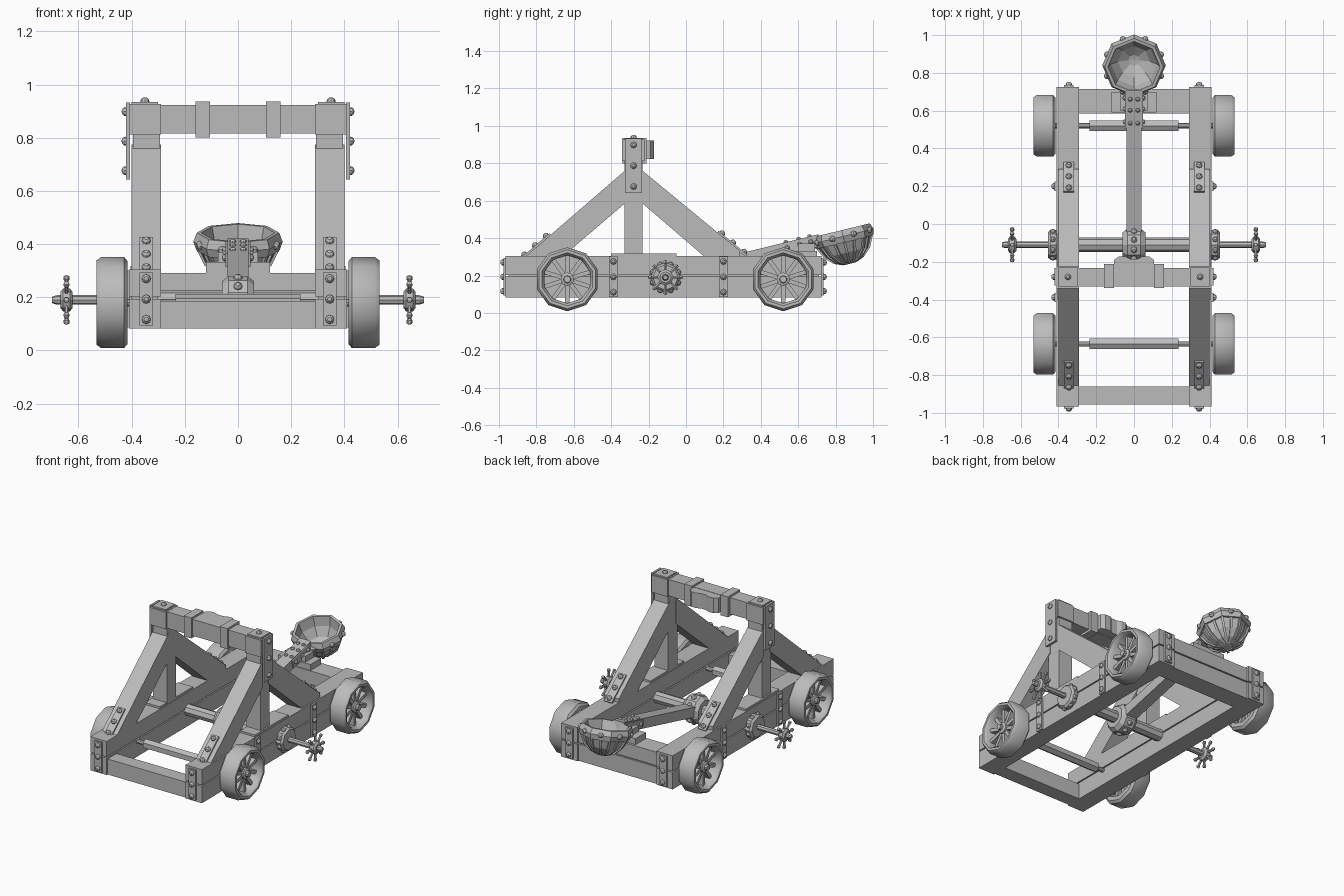
import bpy, bmesh
from math import sin, cos, pi, radians
from mathutils import Matrix, Vector

if "Cube" in bpy.data.objects:
    bpy.data.objects.remove(bpy.data.objects["Cube"])

GREY = (0.5, 0.5, 0.5, 1)
mat = bpy.data.materials.new("plain_grey")
mat.use_nodes = True
mat.diffuse_color = GREY
mat.node_tree.nodes["Principled BSDF"].inputs["Base Color"].default_value = GREY


def finish(bm, name, smooth=0):
    bmesh.ops.recalc_face_normals(bm, faces=bm.faces)
    me = bpy.data.meshes.new(name)
    bm.to_mesh(me)
    bm.free()
    me.materials.append(mat)
    ob = bpy.data.objects.new(name, me)
    bpy.context.collection.objects.link(ob)
    if smooth:
        bpy.ops.object.select_all(action='DESELECT')
        ob.select_set(True)
        bpy.context.view_layer.objects.active = ob
        bpy.ops.object.shade_smooth_by_angle(angle=radians(smooth))
    return ob


def add_box(bm, lo, hi, m=Matrix()):
    lo, hi = Vector(lo), Vector(hi)
    size = Matrix.Diagonal((*(hi - lo), 1))
    bmesh.ops.create_cube(bm, size=1, matrix=m @ Matrix.Translation((lo + hi) / 2) @ size)


def box(name, lo, hi, m=Matrix()):
    bm = bmesh.new()
    add_box(bm, lo, hi, m)
    return finish(bm, name)


def side_box(name, s, x0, x1, y0, y1, z0, z1):
    return box(name, (min(s * x0, s * x1), y0, z0), (max(s * x0, s * x1), y1, z1))


def frame(loc, direction):
    return Matrix.Translation(loc) @ Vector(direction).to_track_quat('Z', 'Y').to_matrix().to_4x4()


def add_lathe(bm, profile, n, m, ring=False):
    """Spin (height, radius) pairs about the local z axis."""
    rows = []
    for h, r in profile:
        if r == 0:
            rows.append([bm.verts.new(m @ Vector((0, 0, h)))] * n)
        else:
            angles = [pi / 2 + 2 * pi * k / n for k in range(n)]
            rows.append([bm.verts.new(m @ Vector((r * cos(a), r * sin(a), h))) for a in angles])
    pairs = list(zip(rows, rows[1:])) + ([(rows[-1], rows[0])] if ring else [])
    for a, b in pairs:
        for k in range(n):
            j = (k + 1) % n
            bm.faces.new(list(dict.fromkeys((a[k], a[j], b[j], b[k]))))


def add_rod(bm, h0, h1, r, n, m):
    add_lathe(bm, [(h0, 0), (h0, r), (h1, r), (h1, 0)], n, m)


def add_rivet(bm, m, r=0.017):
    add_lathe(bm, [(0, r), (0.5 * r, 0.9 * r), (0.9 * r, 0.5 * r), (r, 0)], 8, m)


def rod(name, loc, direction, h0, h1, r, n=8):
    bm = bmesh.new()
    add_rod(bm, h0, h1, r, n, frame(loc, direction))
    return finish(bm, name)


def prism(name, pts, axis, lo, hi):
    """Extrude a 2D outline along x (yz outline) or z (xy outline)."""
    def place(p, t):
        return (t, *p) if axis == 'x' else (*p, t)
    bm = bmesh.new()
    a = [bm.verts.new(place(p, lo)) for p in pts]
    b = [bm.verts.new(place(p, hi)) for p in pts]
    bm.faces.new(a)
    bm.faces.new(b)
    for k in range(len(pts)):
        j = (k + 1) % len(pts)
        bm.faces.new((a[k], a[j], b[j], b[k]))
    return finish(bm, name)


def plate(name, loc, normal, along, width, length, rivets=3):
    """Metal strap lying on a surface, with a row of rivets."""
    z, y = Vector(normal).normalized(), Vector(along).normalized()
    m = Matrix.Translation(loc) @ Matrix((y.cross(z), y, z)).transposed().to_4x4()
    bm = bmesh.new()
    add_box(bm, (-width / 2, -length / 2, -0.005), (width / 2, length / 2, 0.009), m)
    for k in range(rivets):
        t = (k - (rivets - 1) / 2) * length / max(rivets, 1) * 1.15
        add_rivet(bm, m @ Matrix.Translation((0, t, 0.009)))
    return finish(bm, name)


UP = (0, 0, 1)
LAYERS = (("lower", 0.082, 0.194), ("upper", 0.202, 0.305))
AXLES = (("front", -0.635), ("rear", 0.52))
WINCH_Y, WINCH_Z, AXLE_Z = -0.11, 0.19, 0.18

for s, side in ((1, "left"), (-1, "right")):
    out = (s, 0, 0)
    # Chassis side beams, stacked in two layers
    for layer, z0, z1 in LAYERS:
        side_box(f"{side}_{layer}_beam", s, 0.29, 0.41, -0.965, 0.725, z0, z1)
    side_box(f"{side}_beam_core", s, 0.3, 0.4, -0.95, 0.71, 0.19, 0.21)
    side_box(f"{side}_post_base", s, 0.295, 0.405, -0.4, -0.05, 0.3, 0.318)
    # Tower post and braces
    side_box(f"{side}_post", s, 0.293, 0.395, -0.328, -0.232, 0.3, 0.83)
    side_box(f"{side}_crossbeam_end", s, 0.29, 0.41, -0.342, -0.222, 0.812, 0.926)
    front = [(-0.86, 0.3), (-0.31, 0.775), (-0.31, 0.6), (-0.66, 0.3)]
    rear = [(0.29, 0.3), (0.29, 0.33), (-0.25, 0.775), (-0.25, 0.6), (0.1, 0.3)]
    prism(f"{side}_front_brace", front, 'x', s * 0.29, s * 0.4)
    prism(f"{side}_rear_brace", rear, 'x', s * 0.29, s * 0.4)
    # Riveted straps
    plate(f"{side}_front_strap", (s * 0.345, -0.967, 0.193), (0, -1, 0), UP, 0.052, 0.2)
    plate(f"{side}_rear_strap", (s * 0.345, 0.727, 0.193), (0, 1, 0), UP, 0.052, 0.2)
    for y in (-0.388, 0.2):
        plate(f"{side}_side_strap", (s * 0.412, y, 0.193), out, UP, 0.048, 0.215)
    plate(f"{side}_tower_strap", (s * 0.412, -0.28, 0.787), out, UP, 0.092, 0.29)
    plate(f"{side}_tower_cap", (s * 0.35, -0.28, 0.926), UP, (0, 1, 0), 0.1, 0.1, 1)
    plate(f"{side}_front_foot_strap", (s * 0.345, -0.8, 0.354), (0, -0.654, 0.757), (0, 0.757, 0.654), 0.052, 0.2)
    plate(f"{side}_rear_foot_strap", (s * 0.345, 0.245, 0.368), (0, 0.636, 0.772), (0, 0.772, -0.636), 0.055, 0.2)
    # Crossbeam binding
    side_box(f"{side}_crossbeam_band", s, 0.105, 0.16, -0.34, -0.212, 0.8, 0.936)

    # Wheels: faceted tyre, spokes and hub
    for end, y in AXLES:
        m = frame((0, y, AXLE_Z), out)
        bm = bmesh.new()
        add_lathe(bm, [(0.415, 0.128), (0.415, 0.155), (0.428, 0.171), (0.515, 0.171),
                       (0.533, 0.158), (0.533, 0.142), (0.515, 0.128)], 10, m, True)
        finish(bm, f"{end}_{side}_tyre", 40)
        bm = bmesh.new()
        for k in range(10):
            add_box(bm, (0.025, -0.011, 0.445), (0.135, 0.011, 0.495),
                    m @ Matrix.Rotation(2 * pi * (k + 0.5) / 10, 4, 'Z'))
        finish(bm, f"{end}_{side}_spokes")
        bm = bmesh.new()
        add_lathe(bm, [(0.42, 0), (0.42, 0.036), (0.505, 0.036), (0.512, 0.02), (0.53, 0.018), (0.53, 0)], 10, m)
        finish(bm, f"{end}_{side}_hub")

    # Winch flange and handwheel
    m = frame((0, WINCH_Y, WINCH_Z), out)
    bm = bmesh.new()
    add_lathe(bm, [(0.4, 0), (0.4, 0.072), (0.418, 0.08), (0.442, 0.08), (0.455, 0.068), (0.455, 0)], 8, m)
    for k in range(8):
        a = 2 * pi * (k + 0.5) / 8
        add_rivet(bm, m @ frame((0.073 * cos(a), 0.073 * sin(a), 0.43), (cos(a), sin(a), 0)), 0.015)
    finish(bm, f"{side}_winch_flange")
    bm = bmesh.new()
    add_lathe(bm, [(0.44, 0), (0.44, 0.018), (0.68, 0.018), (0.7, 0.012), (0.7, 0)], 8, m)
    add_lathe(bm, [(0.622, 0), (0.622, 0.03), (0.632, 0.043), (0.658, 0.043), (0.668, 0.03), (0.668, 0)], 8, m)
    for k in range(8):
        a = 2 * pi * k / 8
        grip = m @ frame((0, 0, 0.645), (cos(a), sin(a), 0))
        add_lathe(bm, [(0.03, 0.008), (0.072, 0.008), (0.078, 0.012), (0.09, 0.01), (0.093, 0)], 6, grip)
    finish(bm, f"{side}_handwheel")

# Chassis cross beams
box("front_cross_beam", (-0.3, -0.955, 0.082), (0.3, -0.86, 0.185))
for layer, z0, z1 in LAYERS:
    box(f"rear_{layer}_cross_beam", (-0.3, 0.585, z0), (0.3, 0.715, min(z1, 0.292)))
box("rear_cross_beam_core", (-0.3, 0.595, 0.19), (0.3, 0.705, 0.21))

# Axles with thick square-cut sleeves
for end, y in AXLES:
    rod(f"{end}_axle", (0, y, AXLE_Z), (1, 0, 0), -0.43, 0.43, 0.014)
    rod(f"{end}_axle_sleeve", (0, y, AXLE_Z), (1, 0, 0), -0.235, 0.235, 0.032, 6)

# Tower crossbeam with notched stop pad
box("tower_crossbeam", (-0.3, -0.33, 0.815), (0.3, -0.232, 0.924))
pad = [(-0.105, -0.24), (-0.105, -0.19), (-0.08, -0.172), (-0.045, -0.172), (-0.02, -0.184)]
prism("stop_pad", pad + [(-x, y) for x, y in reversed(pad)], 'z', 0.822, 0.922)

# Winch roller and arm hub
rod("winch_roller", (0, WINCH_Y, WINCH_Z), (1, 0, 0), -0.42, 0.42, 0.038)
arm = Matrix.Translation((0, WINCH_Y, WINCH_Z)) @ Matrix.Rotation(radians(13.7), 4, 'X')
bm = bmesh.new()
m = frame((0, WINCH_Y, WINCH_Z), (1, 0, 0))
add_lathe(bm, [(-0.06, 0), (-0.06, 0.07), (-0.035, 0.09), (0.035, 0.09), (0.06, 0.07), (0.06, 0)], 10, m)
for k in range(10):
    a = 2 * pi * k / 10
    add_rivet(bm, m @ frame((0.085 * cos(a), 0.085 * sin(a), 0), (cos(a), sin(a), 0)))
finish(bm, "arm_hub")

# Throwing arm, its straps and the rest it lies on
box("throwing_arm", (-0.04, 0, -0.035), (0.04, 0.85, 0.03), arm)
for x in (-0.047, 0.04):
    box("arm_side_strap", (x, 0.64, -0.028), (x + 0.007, 0.84, 0.024), arm)
bm = bmesh.new()
for y in (0.67, 0.74, 0.8):
    for s in (1, -1):
        add_rivet(bm, arm @ frame((s * 0.046, y, 0), (s, 0, 0)), 0.014)
        add_rivet(bm, arm @ frame((s * 0.02, y, 0.03), UP), 0.012)
finish(bm, "arm_rivets")
box("arm_rest", (-0.12, 0.59, 0.285), (0.12, 0.7, 0.332))
for s, side in ((1, "left"), (-1, "right")):
    side_box(f"{side}_rest_cheek", s, 0.048, 0.075, 0.6, 0.69, 0.33, 0.37)

# Bucket: bowl, rim band, ribs and rivets
bucket = arm @ Matrix.Translation((0, 0.975, 0))
outer = [(-0.158, 0.03), (-0.14, 0.075), (-0.1, 0.118), (-0.045, 0.145)]
inner = [(0.022, 0.138), (-0.04, 0.122), (-0.095, 0.085), (-0.125, 0.03), (-0.128, 0)]
bm = bmesh.new()
add_lathe(bm, [(-0.16, 0)] + outer + [(-0.045, 0.157), (-0.012, 0.168), (0.022, 0.155)] + inner, 8, bucket)
finish(bm, "bucket")
bm = bmesh.new()
for k in range(16):
    turn = bucket @ Matrix.Rotation(pi * k / 8, 4, 'Z')
    fit = 1 if k % 2 == 0 else cos(pi / 8)
    rows = [[bm.verts.new(turn @ Vector((r * fit + 0.004, w, h))) for w in (-0.007, 0.007)] for h, r in outer]
    for a, b in zip(rows, rows[1:]):
        bm.faces.new((a[0], a[1], b[1], b[0]))
ribs = finish(bm, "bucket_ribs")
mod = ribs.modifiers.new("thickness", 'SOLIDIFY')
mod.thickness, mod.offset = 0.01, 0
bm = bmesh.new()
for k in range(8):
    a = 2 * pi * (k + 0.5) / 8
    add_rivet(bm, bucket @ frame((0.153 * cos(a), 0.153 * sin(a), -0.012), (cos(a), sin(a), 0)))
finish(bm, "bucket_rivets")
